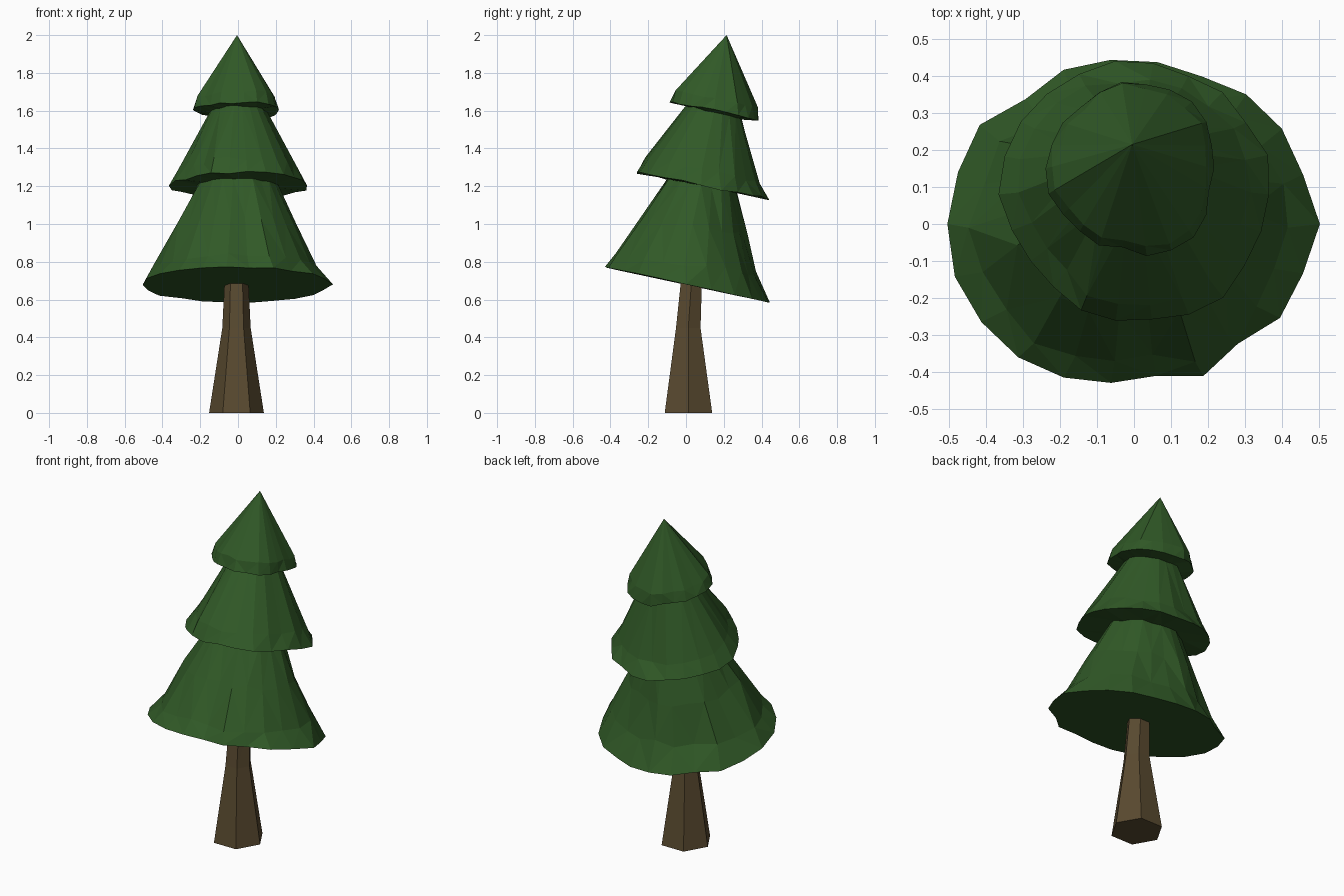
import bpy, bmesh, math, random

if "Cube" in bpy.data.objects:
    bpy.data.objects.remove(bpy.data.objects["Cube"])

random.seed(4)
N = 22


def material(name, rgb):
    m = bpy.data.materials.new(name)
    m.diffuse_color = (*rgb, 1)
    m.use_nodes = True
    m.node_tree.nodes["Principled BSDF"].inputs["Base Color"].default_value = m.diffuse_color
    return m


def sample(points, cy):
    """Resample an uneven outline to N radii around (0, cy)."""
    polar = sorted((math.atan2(y - cy, x) % math.tau, math.hypot(x, y - cy)) for x, y in points)
    polar = [(polar[-1][0] - math.tau, polar[-1][1])] + polar + [(polar[0][0] + math.tau, polar[0][1])]
    radii = []
    for i in range(N):
        a = math.tau * i / N
        for (a0, r0), (a1, r1) in zip(polar, polar[1:]):
            if a0 <= a <= a1:
                radii.append(r0 + (r1 - r0) * (a - a0) / (a1 - a0))
                break
    return radii


def ring(radii, scale, cy, z, slope, jitter=0.0):
    """Tilted ring of points; slope is the change in z along y."""
    pts = []
    n = len(radii)
    for i, r in enumerate(radii):
        a = math.tau * i / n
        r = r * scale + random.uniform(-jitter, jitter)
        x, y = r * math.cos(a), r * math.sin(a)
        pts.append((x, cy + y, z + slope * y + random.uniform(-jitter, jitter)))
    return pts


def loft(name, rings, mat, apex=None):
    bm = bmesh.new()
    loops = [[bm.verts.new(p) for p in r] for r in rings]
    n = len(loops[0])
    for a, b in zip(loops, loops[1:]):
        for i in range(n):
            j = (i + 1) % n
            bm.faces.new((a[i], a[j], b[j], b[i]))
    bm.faces.new(loops[0][::-1])
    if apex:
        tip = bm.verts.new(apex)
        for i in range(n):
            bm.faces.new((loops[-1][i], loops[-1][(i + 1) % n], tip))
    else:
        bm.faces.new(loops[-1])
    bmesh.ops.triangulate(bm, faces=[f for f in bm.faces if len(f.verts) == 4])
    bmesh.ops.recalc_face_normals(bm, faces=bm.faces)
    me = bpy.data.meshes.new(name)
    bm.to_mesh(me)
    bm.free()
    me.materials.append(mat)
    ob = bpy.data.objects.new(name, me)
    bpy.context.collection.objects.link(ob)
    return ob


# Trunk: six-sided, flared at the base, bending back slightly
bark = material("bark", (0.1, 0.068, 0.029))
trunk = loft("trunk", [
    ring([0.145] * 6, 1, 0.013, 0, 0),
    ring([0.075] * 6, 1, 0.012, 0.45, 0),
    ring([0.064] * 6, 1, 0.028, 0.68, -0.2),
], bark)
for v in trunk.data.vertices:
    v.co.x -= 0.008

# Uneven rim outlines of the three tiers, seen from above
low = sample([(.5, 0), (.48, .09), (.45, .14), (.41, .24), (.37, .3), (.14, .41), (-.14, .435),
              (-.18, .425), (-.275, .345), (-.385, .285), (-.43, .255), (-.465, .17), (-.5, .03),
              (-.505, -.07), (-.47, -.18), (-.21, -.41), (-.15, -.43), (.03, -.405), (.13, -.42),
              (.2, -.41), (.3, -.3), (.41, -.24), (.44, -.2), (.46, -.09)], 0)
mid = sample([(.37, .1), (.35, .2), (.25, .34), (.12, .41), (-.12, .42), (-.25, .34), (-.31, .28),
              (-.37, .1), (-.3, -.06), (-.26, -.12), (-.14, -.235), (.06, -.26), (.14, -.25),
              (.21, -.22), (.28, -.13), (.36, .02)], 0.08)
top = sample([(.21, .1), (.19, .28), (.05, .38), (-.07, .38), (-.13, .33), (-.23, .17), (-.23, .08),
              (-.19, .03), (-.03, -.07), (.11, -.07), (.2, .03)], 0.15)

# Foliage: one skin running rim, shoulder, neck for each leaning tier, up to the tip
foliage = [
    ring(low, 1.0, 0, 0.68, -0.215, 0.003),
    ring(low, 0.86, -0.01, 0.785, -0.13, 0.015),
    ring(low, 0.63, 0.035, 0.99, -0.16, 0.012),
    ring(low, 0.42, 0.08, 1.205, -0.2, 0.004),
    ring(mid, 1.0, 0.08, 1.205, -0.2, 0.008),
    ring(mid, 0.86, 0.085, 1.285, -0.2, 0.012),
    ring(mid, 0.42, 0.148, 1.59, -0.24, 0.004),
    ring(top, 1.0, 0.15, 1.6, -0.2, 0.008),
    ring(top, 0.92, 0.155, 1.66, -0.2, 0.008),
]
loft("foliage", foliage, material("needles", (0.03, 0.1, 0.02)), (-0.005, 0.215, 2.0))
